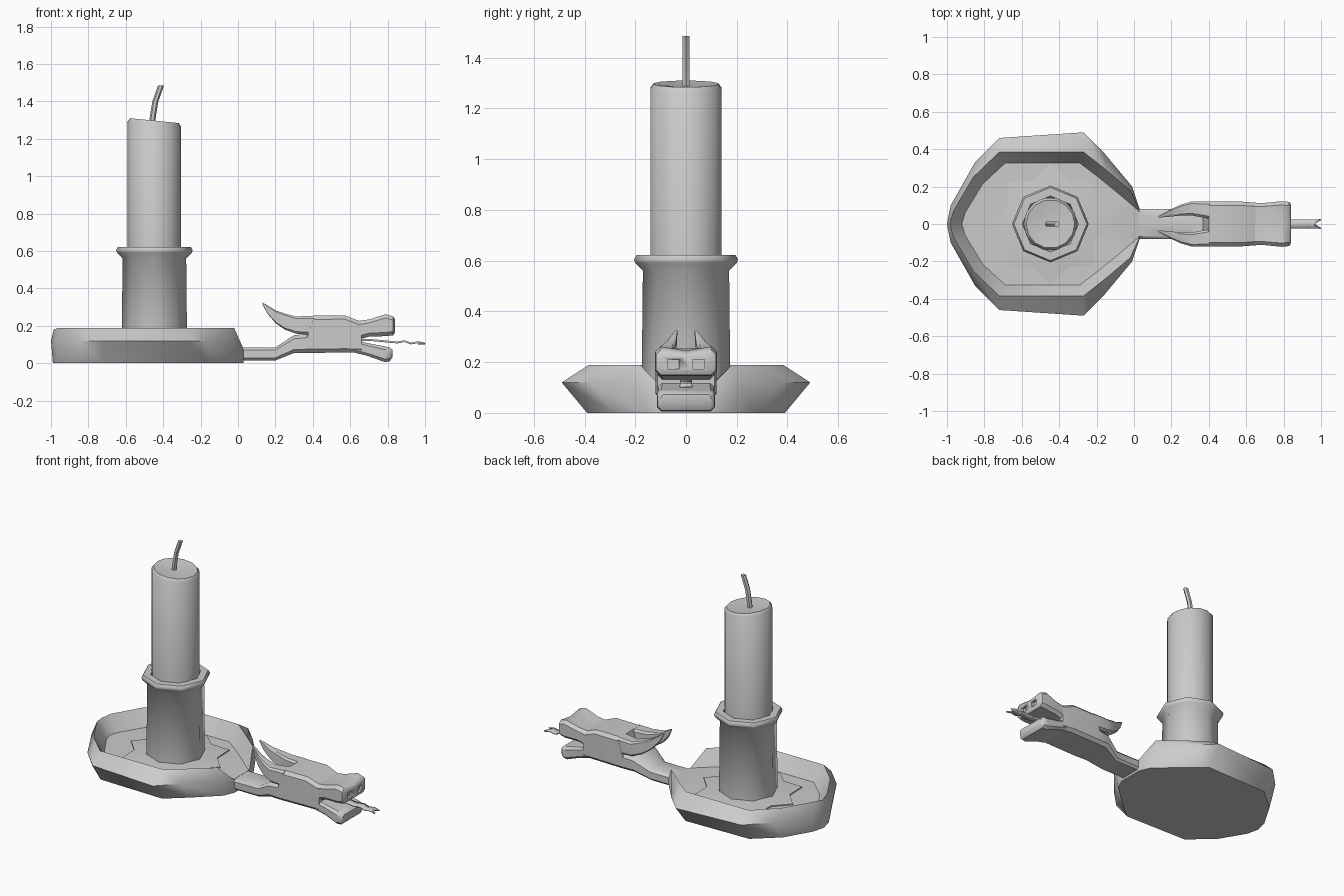
import bpy, bmesh, math

if "Cube" in bpy.data.objects:
    bpy.data.objects.remove(bpy.data.objects["Cube"])

CX = -0.447  # candle axis


def finish(bm, name, angle=40):
    bmesh.ops.recalc_face_normals(bm, faces=bm.faces)
    me = bpy.data.meshes.new(name)
    bm.to_mesh(me)
    bm.free()
    ob = bpy.data.objects.new(name, me)
    bpy.context.collection.objects.link(ob)
    bpy.ops.object.select_all(action='DESELECT')
    ob.select_set(True)
    bpy.context.view_layer.objects.active = ob
    bpy.ops.object.shade_smooth_by_angle(angle=math.radians(angle))
    return ob


def skin(name, rings, angle=40):
    """Bridge closed rings of equal length and cap both ends."""
    bm = bmesh.new()
    vs = [[bm.verts.new(p) for p in r] for r in rings]
    n = len(rings[0])
    for a, b in zip(vs, vs[1:]):
        for i in range(n):
            j = (i + 1) % n
            bm.faces.new((a[i], a[j], b[j], b[i]))
    bm.faces.new(vs[0])
    bm.faces.new(vs[-1])
    return finish(bm, name, angle)


def circle(r, z, n, cx=CX, tilt=0.0):
    pts = []
    for i in range(n):
        a = 2 * math.pi * i / n
        pts.append((cx + r * math.cos(a), r * math.sin(a), z + tilt * r * math.cos(a)))
    return pts


def section(x, yc, w, z0, z1, dip=0.0):
    """Chamfered box cross-section facing x, with optional groove on top."""
    c = min(0.02, (z1 - z0) * 0.2, w * 0.3)
    pts = [(-w, z0 + c), (-w + c, z0), (w - c, z0), (w, z0 + c),
           (w, z1 - c), (w - c, z1), (0, z1 - dip), (-w + c, z1), (-w, z1 - c)]
    return [(x, yc + y, z) for y, z in pts]


def loft(name, secs, angle=40):
    return skin(name, [section(*s) for s in secs], angle)


def mirrored(half):
    """Half outline (first point on the axis) to a closed outline."""
    return half + [(x, -y, z) for x, y, z in reversed(half[1:])]


# Dish: bottom, widest line, rim (open toward the handle), floor
bottom = [(-.99, 0), (-.97, .08), (-.87, .25), (-.72, .38), (-.27, .39), (-.14, .28), (0, .15), (.03, .08)]
wide = [(-1, 0), (-.98, .1), (-.85, .33), (-.72, .46), (-.27, .49), (-.16, .38), (-.01, .2), (.03, .08)]
rim = [(-.985, 0), (-.965, .07), (-.86, .25), (-.72, .385), (-.27, .385), (-.15, .29), (-.02, .18), (.025, .082)]
floor = [(CX + (x - CX) * .88, y * .85) for x, y in rim[:-1]] + [(.02, .075)]
wide_z = [.12] * 7 + [.06]
rim_z = [.18] + [.188] * 6 + [.086]
skin("dish", [mirrored([(x, y, 0.0) for x, y in bottom]),
              mirrored([(x, y, z) for (x, y), z in zip(wide, wide_z)]),
              mirrored([(x, y, z) for (x, y), z in zip(rim, rim_z)]),
              mirrored([(x, y, .088) for x, y in floor]),
              circle(.1, .088, 15, CX, 0)[7:] + circle(.1, .088, 15, CX, 0)[:7]], 50)

# Star-shaped wax puddle
star = []
for i in range(16):
    a = math.pi * i / 8
    r = .32 if i % 2 == 0 else .25
    star.append((CX + r * math.cos(a), r * math.sin(a), .095))
skin("wax_puddle", [[(x, y, .08) for x, y, z in star], star, circle(.16, .108, 16)], 60)

# Socket with flared lip, candle and wick
skin("socket", [circle(r, z, 8) for r, z in
                [(.175, .085), (.17, .56), (.2, .59), (.205, .605), (.195, .622), (.15, .622), (.14, .58)]], 50)
skin("candle", [circle(.143, .5, 14), circle(.143, 1.28, 14, CX, -.1), circle(.13, 1.297, 14, CX, -.1),
                circle(.06, 1.288, 14, CX, -.05)], 50)
skin("wick", [circle(.016, z, 6, x) for x, z in
              [(-.462, 1.26), (-.455, 1.32), (-.442, 1.40), (-.412, 1.485)]], 50)

# Handle running into the beast's skull
loft("handle_and_skull", [
    (-.02, 0, .08, .015, .085), (.2, 0, .08, .015, .085), (.3, 0, .115, .055, .15),
    (.37, 0, .12, .055, .157), (.4, 0, .12, .055, .254), (.57, 0, .12, .058, .256),
    (.66, 0, .113, .055, .222)])

# Snout with nostril holes
snout = loft("snout", [
    (.64, 0, .112, .125, .226), (.7, 0, .113, .142, .234, .006), (.79, 0, .122, .145, .262, .016),
    (.83, 0, .118, .15, .25, .014), (.84, 0, .1, .165, .235, .01)])
bm = bmesh.new()
for s in (-1, 1):
    cube = bmesh.ops.create_cube(bm, size=1)["verts"]
    for v in cube:
        v.co = (.84 + v.co.x * .04, s * .05 + v.co.y * .045, .192 + v.co.z * .038)
cutter = finish(bm, "nostril_cutter")
cutter.hide_render = True
cutter.hide_set(True)
mod = snout.modifiers.new("nostrils", 'BOOLEAN')
mod.operation = 'DIFFERENCE'
mod.object = cutter

# Lower jaw
loft("lower_jaw", [(.63, 0, .112, .055, .125), (.69, 0, .108, .04, .108), (.785, 0, .115, .006, .09),
                   (.81, 0, .112, .01, .085), (.825, 0, .098, .03, .072)])

# Swept-back horns
for side, s in (("left", 1), ("right", -1)):
    loft("horn_" + side, [
        (.13, s * .038, .004, .316, .325), (.155, s * .046, .01, .268, .311), (.2, s * .06, .02, .215, .283),
        (.25, s * .074, .029, .18, .266), (.31, s * .083, .038, .158, .25),
        (.41, s * .073, .046, .15, .254)])

# Forked wavy tongue
path = [(.62, .122), (.7, .125), (.78, .118), (.85, .111), (.89, .118), (.925, .106), (.965, .113), (1.0, .104)]
bm = bmesh.new()
rows = []
for i, (x, z) in enumerate(path):
    last = i == len(path) - 1
    rows.append([bm.verts.new((x - (.035 if last and y == 0 else 0), y, z)) for y in (-.024, 0, .024)])
for a, b in zip(rows, rows[1:]):
    for k in (0, 1):
        bm.faces.new((a[k], a[k + 1], b[k + 1], b[k]))
tongue = finish(bm, "tongue")
sol = tongue.modifiers.new("thickness", 'SOLIDIFY')
sol.thickness = .01
sol.offset = 0
